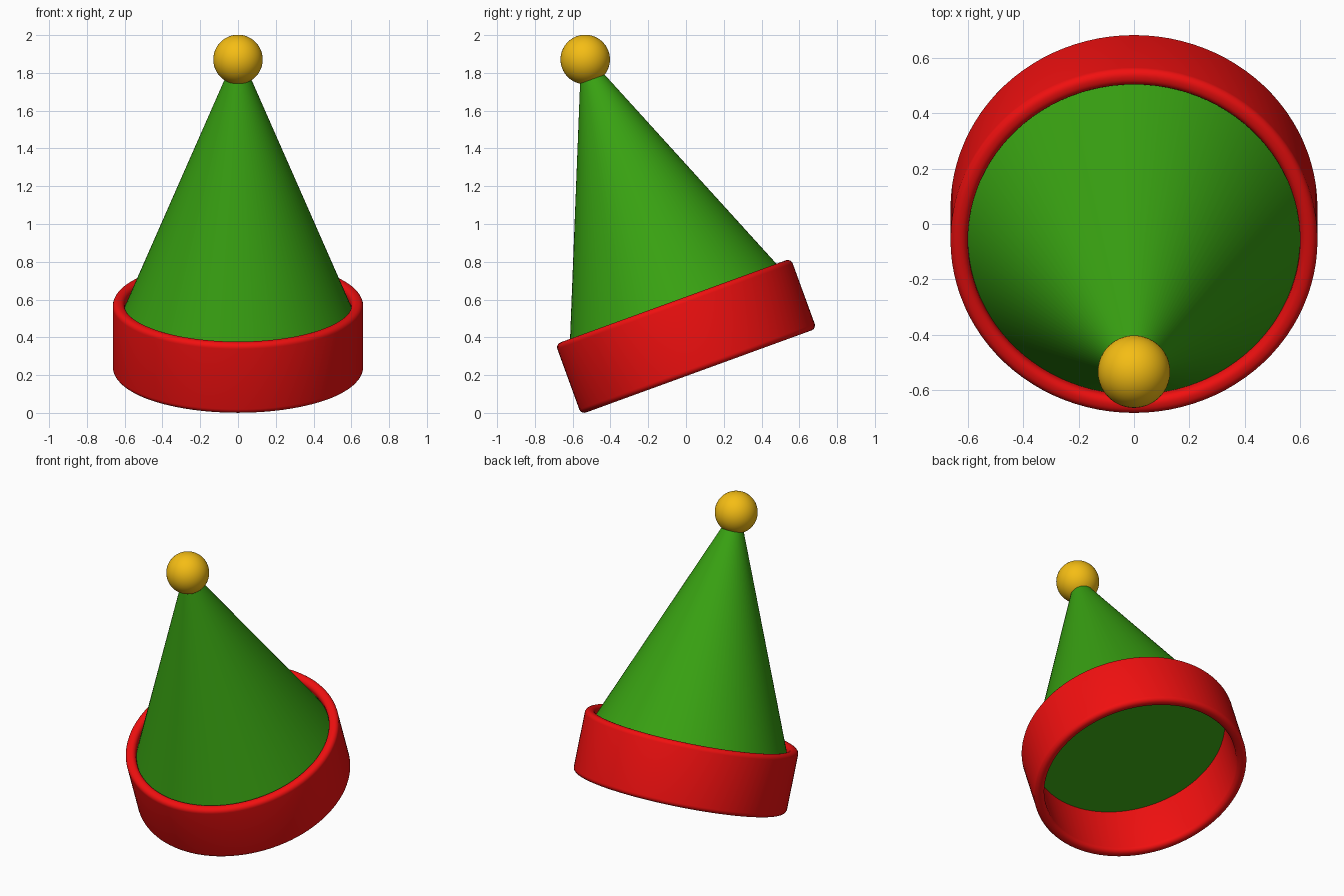
import bpy, bmesh, math
from mathutils import Matrix, Vector

if "Cube" in bpy.data.objects:
    bpy.data.objects.remove(bpy.data.objects["Cube"])

SEGMENTS = 96
# Shared tilted axis: origin at the band centre, leaning 20 degrees to the front
TILT = Matrix.Translation((0, 0, 0.405)) @ Matrix.Rotation(math.radians(20), 4, 'X')


def finish(name, bm, color):
    """Turn a bmesh into a tilted, coloured, smooth-shaded object."""
    bmesh.ops.recalc_face_normals(bm, faces=bm.faces)
    mesh = bpy.data.meshes.new(name)
    bm.to_mesh(mesh)
    bm.free()
    obj = bpy.data.objects.new(name, mesh)
    bpy.context.collection.objects.link(obj)
    obj.matrix_world = TILT
    mat = bpy.data.materials.new(name + "_color")
    mat.diffuse_color = (*color, 1)
    mat.use_nodes = True
    mat.node_tree.nodes["Principled BSDF"].inputs["Base Color"].default_value = mat.diffuse_color
    mesh.materials.append(mat)
    bpy.ops.object.select_all(action='DESELECT')
    obj.select_set(True)
    bpy.context.view_layer.objects.active = obj
    bpy.ops.object.shade_smooth_by_angle(angle=math.radians(35))
    return obj


def rounded_rect(r0, r1, half_height, bevel, steps=6):
    """Closed (radius, height) cross-section with rounded corners."""
    corners = [(r1 - bevel, half_height - bevel, 0), (r0 + bevel, half_height - bevel, 90),
               (r0 + bevel, bevel - half_height, 180), (r1 - bevel, bevel - half_height, 270)]
    points = []
    for r, z, start in corners:
        for i in range(steps + 1):
            a = math.radians(start + 90 * i / steps)
            points.append((r + bevel * math.cos(a), z + bevel * math.sin(a)))
    return points


# Brim band: rounded cross-section revolved into an open ring
bm = bmesh.new()
section = [bm.verts.new((r, 0, z)) for r, z in rounded_rect(0.60, 0.663, 0.1975, 0.028)]
edges = [bm.edges.new((v, section[(i + 1) % len(section)])) for i, v in enumerate(section)]
bmesh.ops.spin(bm, geom=section + edges, cent=(0, 0, 0), axis=(0, 0, 1),
               angle=math.tau, steps=SEGMENTS, use_merge=True)
bmesh.ops.remove_doubles(bm, verts=bm.verts, dist=1e-5)
finish("brim_band", bm, (0.88, 0.005, 0.005))

# Hat cone: closed base sits inside the band, tip ends inside the ball
BASE, TIP = 0.147, 1.56
bm = bmesh.new()
bmesh.ops.create_cone(bm, cap_ends=True, segments=SEGMENTS, radius1=0.602, radius2=0.024,
                      depth=TIP - BASE,
                      matrix=Matrix.Translation(Vector((0, 0, (BASE + TIP) / 2))))
finish("hat_cone", bm, (0.04, 0.36, 0.006))

# Ball on the tip
bm = bmesh.new()
bmesh.ops.create_uvsphere(bm, u_segments=48, v_segments=24, radius=0.131,
                          matrix=Matrix.Translation((0, 0, 1.56)))
finish("tip_ball", bm, (0.91, 0.51, 0.007))
